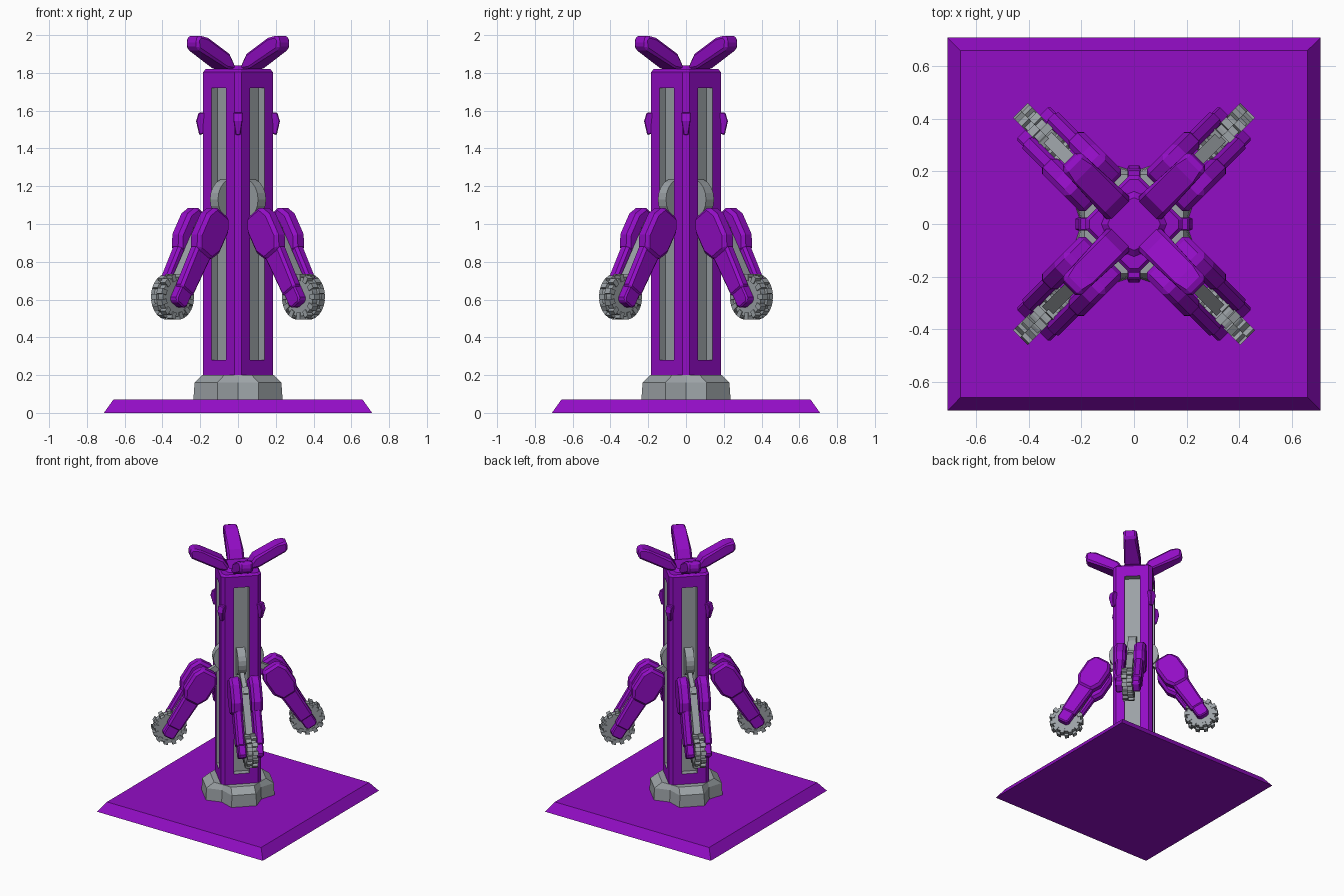
import bpy, bmesh, math
from mathutils import Vector, Matrix

if "Cube" in bpy.data.objects:
    bpy.data.objects.remove(bpy.data.objects["Cube"])


def material(name, rgb):
    m = bpy.data.materials.new(name)
    m.diffuse_color = (*rgb, 1)
    m.use_nodes = True
    m.node_tree.nodes["Principled BSDF"].inputs["Base Color"].default_value = m.diffuse_color
    return m


PURPLE = material("purple", (0.29, 0.004, 0.56))
GREY = material("grey", (0.33, 0.36, 0.38))


def make(name, bm, mats, bevel=0.0, angle=0.0):
    bmesh.ops.recalc_face_normals(bm, faces=bm.faces[:])
    me = bpy.data.meshes.new(name)
    bm.to_mesh(me)
    bm.free()
    for m in mats:
        me.materials.append(m)
    return place(name, me, bevel, angle)


def place(name, me, bevel, angle):
    ob = bpy.data.objects.new(name, me)
    ob.rotation_euler.z = angle
    bpy.context.collection.objects.link(ob)
    if bevel:
        mod = ob.modifiers.new("bevel", 'BEVEL')
        mod.width, mod.segments = bevel, 1
        mod.limit_method, mod.angle_limit = 'ANGLE', math.radians(35)
    return ob


def four(name, bm, mat, bevel=0.0, start=math.pi / 4):
    """Repeat a part around the pillar; local x points outward."""
    first = make(name, bm, [mat], bevel, start)
    for i in range(1, 4):
        place(name, first.data, bevel, start + i * math.pi / 2)


def loft(rings, bm=None):
    """Skin closed rings of equal length and cap both ends."""
    bm = bm or bmesh.new()
    vs = [[bm.verts.new(p) for p in r] for r in rings]
    n = len(vs[0])
    for a, b in zip(vs, vs[1:]):
        for i in range(n):
            bm.faces.new((a[i], a[(i + 1) % n], b[(i + 1) % n], b[i]))
    bm.faces.new(vs[0][::-1])
    bm.faces.new(vs[-1])
    return bm


def slab(outline, t0, t1, bm=None):
    """Prism from an outline in the radial (x, z) plane, thick along y."""
    return loft([[(d, t, z) for d, z in outline] for t in (t0, t1)], bm)


def ring_square(h, z):
    return [(-h, -h, z), (h, -h, z), (h, h, z), (-h, h, z)]


def ring_pillar(r, c, z):
    pts = []
    for i in range(4):
        rot = Matrix.Rotation(i * math.pi / 2, 3, 'Z')
        pts += [rot @ Vector((r, -c, z)), rot @ Vector((r, c, z))]
    return pts


# base plate
make("base_plate", loft([ring_square(0.71, 0), ring_square(0.66, 0.07)]), [PURPLE])


# foot: four lobes with notches under the pillar corners
def ring_foot(d, w, notch, z):
    pts = []
    for i in range(4):
        rot = Matrix.Rotation(math.pi / 4 + i * math.pi / 2, 3, 'Z')
        n = notch * math.sqrt(0.5)
        pts += [rot @ Vector((n, -n, z)), rot @ Vector((d, -w, z)), rot @ Vector((d, w, z))]
    return pts


make("foot", loft([ring_foot(0.244, 0.09, 0.2, 0.07), ring_foot(0.24, 0.085, 0.195, 0.16),
                   ring_foot(0.185, 0.082, 0.188, 0.2)]), [GREY])

# pillar with a recessed grey slot in each wide side
bm = loft([ring_pillar(0.185, 0.018, 0.19), ring_pillar(0.185, 0.018, 1.805),
           ring_pillar(0.17, 0.015, 1.82)])
bmesh.ops.recalc_face_normals(bm, faces=bm.faces[:])
wide = [f for f in bm.faces if abs(f.normal.z) < 0.1 and abs(abs(f.normal.x) - abs(f.normal.y)) < 0.1]
bmesh.ops.inset_individual(bm, faces=wide, thickness=0.063, use_even_offset=True)
for v in {v for f in wide for v in f.verts}:
    v.co.z = 0.28 if v.co.z < 1 else 1.72
walls = bmesh.ops.inset_individual(bm, faces=wide, thickness=0.0, depth=-0.045)["faces"]
for f in list(wide) + list(walls):
    f.material_index = 1
make("pillar", bm, [PURPLE, GREY])

# low cap at the top centre
make("top_cap", loft([[(r * math.cos(a * math.pi / 4), r * math.sin(a * math.pi / 4), z) for a in range(8)]
                      for r, z in ((0.13, 1.815), (0.1, 1.84))]), [PURPLE])

# crown blades
bm = slab([(0.07, 1.81), (0.14, 1.825), (0.345, 1.925), (0.35, 1.975), (0.33, 2.0),
           (0.27, 1.985), (0.11, 1.9), (0.075, 1.845)], -1, 1)
for v in bm.verts:
    d = v.co.x
    v.co.y *= 0.06 if d < 0.12 else 0.068 if d < 0.2 else 0.06 if d < 0.3 else 0.047
four("crown_blade", bm, PURPLE, 0.014)

# corner clips
bm = slab([(0.175, 1.48), (0.205, 1.47), (0.222, 1.545), (0.208, 1.59), (0.175, 1.59)], -1, 1)
for v in bm.verts:
    v.co.y *= 0.013 if v.co.z < 1.5 else 0.025
four("corner_clip", bm, PURPLE, 0.005, 0)

# pivot disc sitting in the slot
disc = [(0.07 + 0.11 * math.cos(a * math.pi / 10), 1.13 + 0.11 * math.sin(a * math.pi / 10))
        for a in range(20)]
four("pivot_disc", slab(disc, -0.03, 0.03), GREY)

# arm frame: u runs from the wheel up to the shoulder, v points outward
WHEEL = Vector((0.49, 0.615))
U, V = Vector((-0.525, 0.851)), Vector((0.851, 0.525))


def arm(points):
    return [tuple(WHEEL + U * u + V * v) for u, v in points]


def both_sides(name, points, t0, t1, bevel):
    outline = arm(points)
    bm = slab(outline, t0, t1)
    slab(outline, -t1, -t0, bm)
    four(name, bm, PURPLE, bevel)


# strut from disc to arm, and inner bar between the arm plates
four("arm_strut", slab([(0.14, 1.03), (0.3, 0.95), (0.32, 0.98), (0.14, 1.08)], -0.016, 0.016), GREY)
four("inner_bar", slab(arm([(0, -0.035), (0, 0.035), (0.45, 0.035), (0.45, -0.035)]), -0.025, 0.025), GREY)

# paired arm plates: shoulder, lower bar and end cap
both_sides("shoulder", [(0.26, -0.055), (0.33, -0.095), (0.46, -0.095), (0.525, -0.06),
                        (0.525, 0.06), (0.46, 0.095), (0.33, 0.095), (0.26, 0.055)], 0.03, 0.112, 0.018)
both_sides("lower_bar", [(0.03, -0.054), (0.03, 0.054), (0.32, 0.064), (0.32, -0.064)], 0.036, 0.098, 0.014)
both_sides("end_cap", [(-0.05, -0.032), (-0.05, 0.032), (-0.03, 0.046), (0.05, 0.046),
                       (0.05, -0.046), (-0.03, -0.046)], 0.032, 0.09, 0.008)


# toothed wheel: drum plus two staggered rows of blocks
def around(r, a):
    return (WHEEL.x + r * math.cos(a), WHEEL.y + r * math.sin(a))


bm = slab([around(0.105, i * math.pi / 12) for i in range(24)], -0.034, 0.034)
N = 12
for row, (t0, t1) in enumerate(((-0.04, 0.0), (0.0, 0.04))):
    for i in range(N):
        a = (i + row * 0.5) * 2 * math.pi / N
        slab([around(0.085, a - 0.15), around(0.122, a - 0.12),
              around(0.122, a + 0.12), around(0.085, a + 0.15)], t0, t1, bm)
four("toothed_wheel", bm, GREY)
